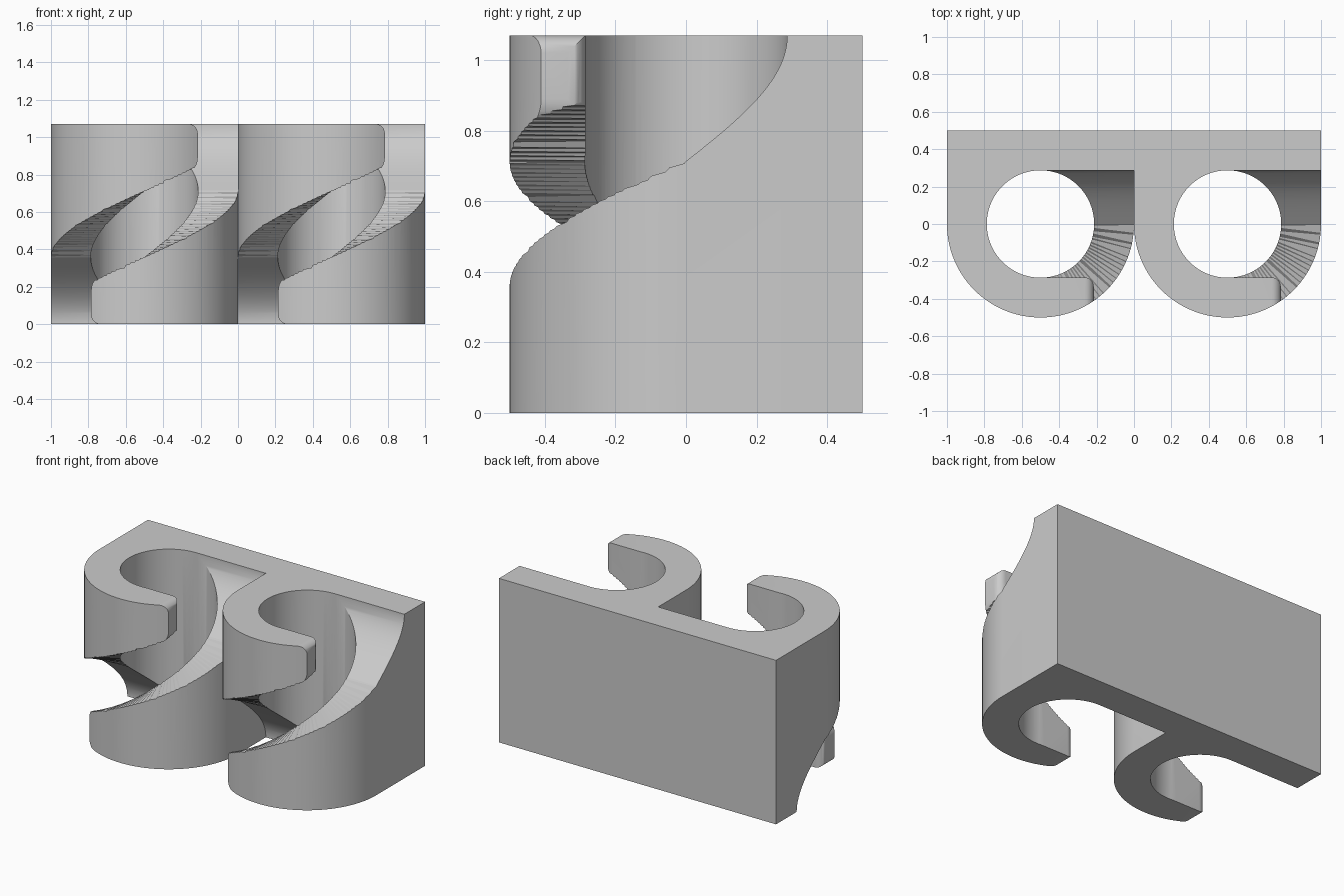
import bpy, bmesh
from math import sin, cos, radians, pi
from mathutils import Matrix, Vector

H = 1.07        # height
R = 0.5         # outer radius of each hook
BORE = 0.287    # inner radius
END = 0.285     # where the hook tips stop
F = 0.05        # fillet on the tips

old = bpy.data.objects.get("Cube")
if old:
    bpy.data.objects.remove(old, do_unlink=True)

grey = bpy.data.materials.new("light grey")
grey.use_nodes = True
colour = (0.6, 0.6, 0.6, 1)
grey.diffuse_color = colour
grey.node_tree.nodes["Principled BSDF"].inputs["Base Color"].default_value = colour


def make_object(name, bm):
    bmesh.ops.recalc_face_normals(bm, faces=bm.faces)
    mesh = bpy.data.meshes.new(name)
    bm.to_mesh(mesh)
    bm.free()
    mesh.materials.append(grey)
    obj = bpy.data.objects.new(name, mesh)
    bpy.context.collection.objects.link(obj)
    return obj


def prism(name, points, low, high, along="Z"):
    """Extrude an outline of (x, y) points along Z, or (x, z) points along Y."""
    place = (lambda a, b: (a, b, low)) if along == "Z" else (lambda a, b: (a, low, b))
    step = (0, 0, high - low) if along == "Z" else (0, high - low, 0)
    bm = bmesh.new()
    face = bm.faces.new([bm.verts.new(place(a, b)) for a, b in points])
    grown = bmesh.ops.extrude_face_region(bm, geom=[face])["geom"]
    bmesh.ops.translate(bm, vec=step, verts=[v for v in grown if isinstance(v, bmesh.types.BMVert)])
    return make_object(name, bm)


def ramp(name, rows):
    """Solid swept through rows of (inner xy, outer xy, bottom z, top z)."""
    bm = bmesh.new()
    rings = []
    for a, b, z0, z1 in rows:
        rings.append([bm.verts.new((*p, z)) for p, z in ((a, z0), (b, z0), (b, z1), (a, z1))])
    for p, q in zip(rings, rings[1:]):
        for i in range(4):
            j = (i + 1) % 4
            bm.faces.new((p[i], p[j], q[j], q[i]))
    bm.faces.new(rings[0])
    bm.faces.new(rings[-1])
    bmesh.ops.triangulate(bm, faces=bm.faces)
    return make_object(name, bm)


def combine(target, tool, operation):
    mod = target.modifiers.new("combine", "BOOLEAN")
    mod.operation = operation
    mod.solver = "EXACT"
    mod.object = tool
    bpy.context.view_layer.objects.active = target
    bpy.ops.object.modifier_apply(modifier=mod.name)
    bpy.data.objects.remove(tool, do_unlink=True)


def arc(cx, cy, rx, ry, start, end, steps):
    angles = [radians(start + (end - start) * i / steps) for i in range(steps + 1)]
    return [(cx + rx * cos(t), cy + ry * sin(t)) for t in angles]


def spoke(degrees, radius):
    """Point at an angle turned from the front towards +x."""
    t = radians(degrees)
    return radius * sin(t), -radius * cos(t)


def helix(degrees, thirds):
    return H / 3 * (thirds + degrees / 90)


def tip():
    """Rounded end of the upper hook, with its spiral underside."""
    plan = [(-0.2, -0.7), (END, -0.7)]
    plan += arc(END - F, -END - F, F, F, 0, 90, 8) + [(-0.2, -END)]
    side = [(-0.2, 0.6)] + arc(END - F, 0.89, F, 0.07, -90, 0, 8)
    side += arc(END - F, H - F, F, F, 0, 90, 8) + [(END - F, 1.4), (-0.2, 1.4)]
    block = prism("tip_plan", plan, 0.3, 1.6)
    combine(block, prism("tip_side", side, -1, 0, "Y"), "INTERSECT")
    under = ramp("tip_underside", [(spoke(d, 0.1), spoke(d, 1.2), 0.1, helix(d, 2))
                                   for d in range(-30, 91, 3)])
    combine(block, under, "DIFFERENCE")
    return block


def spiral_opening():
    """Space above the lower hook: a spiral ramp in front, a curved ramp behind."""
    rows = [(spoke(d, 0.2), spoke(d, 0.8), helix(d, 1), 1.3)
            for d in [-0.3] + list(range(3, 91, 3))]
    for d in range(3, 91, 3):
        t = radians(d)
        y = BORE * sin(t)
        rows.append(((0.2 * cos(t), y), (0.8, y), helix(d + 90, 1), 1.3))
    opening = ramp("opening", rows)
    combine(opening, tip(), "DIFFERENCE")
    return opening


def clip(name, x):
    # Round-fronted block with a vertical bore
    outline = [(R, R), (-R, R)] + arc(0, 0, R, R, 180, 360, 64)
    body = prism(name, outline, 0, H)
    combine(body, prism("bore", arc(0, 0, BORE, BORE, 0, 356.25, 95), -0.2, H + 0.2), "DIFFERENCE")
    # The same opening twice, turned half round about the front-to-back axis
    middle = Matrix.Translation(Vector((0, 0, H / 2)))
    turn = middle @ Matrix.Rotation(pi, 4, "Y") @ middle.inverted()
    for turned in (False, True):
        opening = spiral_opening()
        if turned:
            opening.data.transform(turn)
        combine(body, opening, "DIFFERENCE")
    body.data.transform(Matrix.Translation((x, 0, 0)))
    return body


# Two clips fused side by side
holder = clip("double_clip_holder", -R)
combine(holder, clip("second_clip", R), "UNION")

bpy.ops.object.select_all(action="DESELECT")
holder.select_set(True)
bpy.context.view_layer.objects.active = holder
bpy.ops.object.shade_smooth_by_angle(angle=radians(25))
